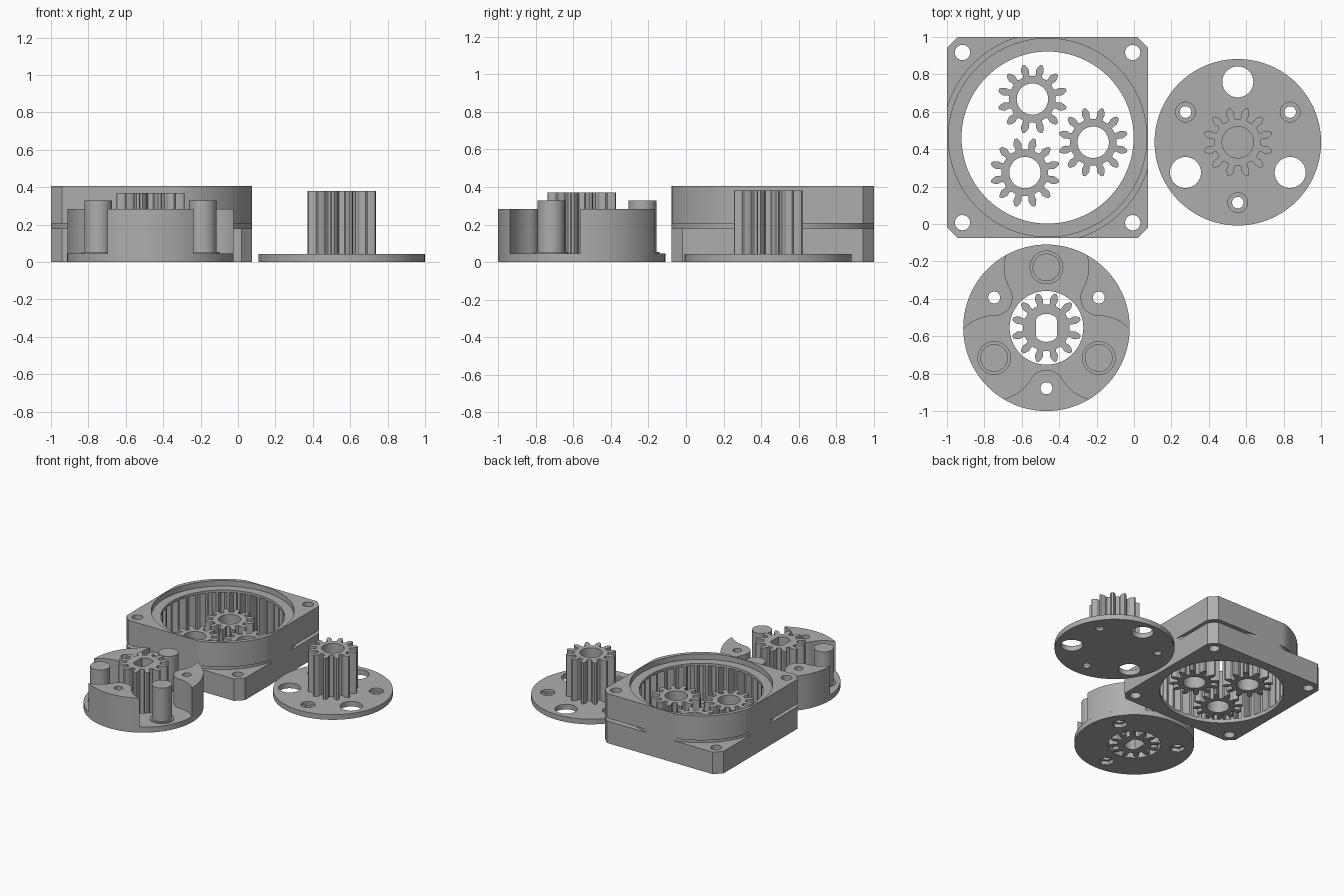
import bpy, bmesh
from math import sin, cos, pi, radians

if "Cube" in bpy.data.objects:
    bpy.data.objects.remove(bpy.data.objects["Cube"])

grey = bpy.data.materials.new("plastic grey")
grey.use_nodes = True
grey.diffuse_color = (0.42, 0.42, 0.42, 1)
grey.node_tree.nodes["Principled BSDF"].inputs["Base Color"].default_value = (0.42, 0.42, 0.42, 1)


def polar(r, deg, at=(0, 0)):
    return (at[0] + r * cos(radians(deg)), at[1] + r * sin(radians(deg)))


def arc(r, a0, a1, n, at=(0, 0)):
    return [polar(r, a0 + (a1 - a0) * i / n, at) for i in range(n + 1)]


def circle(r, at=(0, 0), n=48, start=0):
    return arc(r, start, start + 360, n, at)[:-1]


def teeth(count, half, phase=0):
    """Closed gear outline; half lists (radius, half angle) from root to tip."""
    pts = []
    for i in range(count):
        a = phase + 360 * i / count
        pts += [polar(r, a - h) for r, h in half]
        pts += [polar(r, a + h) for r, h in reversed(half)]
    return pts


def build(name, at, slabs):
    """Make one part from stacked slabs: (z0, z1, [outlines and holes])."""
    bm = bmesh.new()
    for z0, z1, loops in slabs:
        edges = []
        for loop in loops:
            vs = [bm.verts.new((x, y, z0)) for x, y in loop]
            edges += [bm.edges.new((vs[i - 1], vs[i])) for i in range(len(vs))]
        filled = bmesh.ops.triangle_fill(bm, edges=edges, use_beauty=True, normal=(0, 0, 1))
        faces = [g for g in filled["geom"] if isinstance(g, bmesh.types.BMFace)]
        top = bmesh.ops.extrude_face_region(bm, geom=faces, use_keep_orig=True)
        verts = [g for g in top["geom"] if isinstance(g, bmesh.types.BMVert)]
        bmesh.ops.translate(bm, verts=verts, vec=(0, 0, z1 - z0))
    bmesh.ops.recalc_face_normals(bm, faces=bm.faces[:])
    for f in bm.faces:
        f.smooth = True
    for e in bm.edges:
        e.smooth = e.is_manifold and e.calc_face_angle(pi) < radians(25)
    mesh = bpy.data.meshes.new(name)
    bm.to_mesh(mesh)
    bm.free()
    mesh.materials.append(grey)
    ob = bpy.data.objects.new(name, mesh)
    ob.location = (at[0], at[1], 0)
    bpy.context.collection.objects.link(ob)
    return ob


PINS = (90, 210, 330)
SCREWS = (30, 150, 270)
ORBIT = 0.323
DISC = 0.445
GEAR = teeth(12, [(0.125, 8.5), (0.134, 7), (0.156, 7.8), (0.172, 5.5), (0.187, 2.2)], 15)


def holes(r, angles, n=32):
    return [circle(r, polar(ORBIT, a), n) for a in angles]


# Ring gear housing
S, CH, B = 0.538, 0.058, 0.455


def clipped(r, a0=0, a1=360, n=120):
    return [(max(-S, min(S, x)), max(-S, min(S, y))) for x, y in arc(r, a0, a1, n)]


square = [(S, S - CH), (S - CH, S), (CH - S, S), (-S, S - CH),
          (-S, CH - S), (CH - S, -S), (S - CH, -S), (S, CH - S)]
upper = (square[0:2] + clipped(0.562, 90, 180, 36)
         + square[4:6] + clipped(0.562, 270, 360, 36))
bolt = [circle(0.041, (sx * B, sy * B), 32) for sx, sy in ((1, 1), (-1, -1), (1, -1), (-1, 1))]
ring = teeth(36, [(0.525, 3.6), (0.495, 2.8), (0.475, 2.0), (0.462, 1.2)])
bore = circle(0.46, n=96)
build("ring_housing", (-0.462, 0.462), [
    (0, 0.03, [square, bore] + bolt),
    (0.03, 0.18, [square, ring] + bolt),
    (0.18, 0.205, [clipped(0.55)[:-1], ring]),
    (0.205, 0.34, [upper, ring] + bolt[:2]),
    (0.34, 0.36, [upper, bore] + bolt[:2]),
    (0.36, 0.405, [upper, circle(0.53, n=96)] + bolt[:2]),
])

# Loose planet gears inside the housing
for i, spot in enumerate([(-0.543, 0.668), (-0.218, 0.437), (-0.583, 0.275)]):
    build(f"planet_gear_{i + 1}", spot, [(0, 0.235, [GEAR, circle(0.084)])])

# Output disc with its gear
at = (0.555, 0.437)
rim = circle(DISC, n=96)
build("output_disc", at, [
    (0, 0.02, [rim] + holes(0.083, PINS) + holes(0.031, SCREWS)),
    (0.02, 0.042, [rim] + holes(0.083, PINS) + holes(0.053, SCREWS)),
])
build("output_gear", at, [(0.042, 0.38, [GEAR, circle(0.084)])])

# Planet carrier: base plate with nut pockets underneath
at = (-0.468, -0.555)
hub = circle(0.197, n=64)
nuts = [circle(0.058, polar(ORBIT, a), 6, a) for a in SCREWS]
build("carrier_base", at, [
    (0, 0.03, [rim, hub] + nuts),
    (0.03, 0.045, [rim, hub] + holes(0.032, SCREWS)),
])

# Carrier lobes: hollowed on both sides to clear the planets
CLEAR, EDGE = 0.225, 28.9
for i, a in enumerate(SCREWS):
    right, left, mid = polar(ORBIT, a - 60), polar(ORBIT, a + 60), polar(ORBIT, a)
    outline = arc(DISC, a - 60 + EDGE, a + 60 - EDGE, 24)
    # angle from the left pin to where its clearance meets the rim
    ex, ey = outline[-1][0] - left[0], outline[-1][1] - left[1]
    u, v = cos(radians(a)), sin(radians(a))
    lx, ly = ex * u + ey * v, -ex * v + ey * u
    from math import atan2, degrees
    start = degrees(atan2(ly, lx))
    if start > 0:
        start -= 360
    outline += arc(CLEAR, a + start, a - 60, 16, left)[1:]
    outline += arc(ORBIT - CLEAR, a + 120, a + 240, 16, mid)[1:-1]
    outline += arc(CLEAR, a + 60, a - start, 16, right)[:-1]
    build(f"carrier_lobe_{i + 1}", at, [(0.045, 0.282, [outline, circle(0.032, mid, 32)])])

# Carrier pins with a small shoulder
for i, a in enumerate(PINS):
    p = polar(ORBIT, a)
    build(f"carrier_pin_{i + 1}", at, [
        (0.045, 0.054, [circle(0.09, p)]),
        (0.054, 0.328, [circle(0.074, p)]),
    ])

# Sun gear with a double-flat shaft hole
flat = [(max(-0.055, min(0.055, x)), y) for x, y in circle(0.075)]
build("sun_gear", at, [(0, 0.37, [GEAR, flat])])
